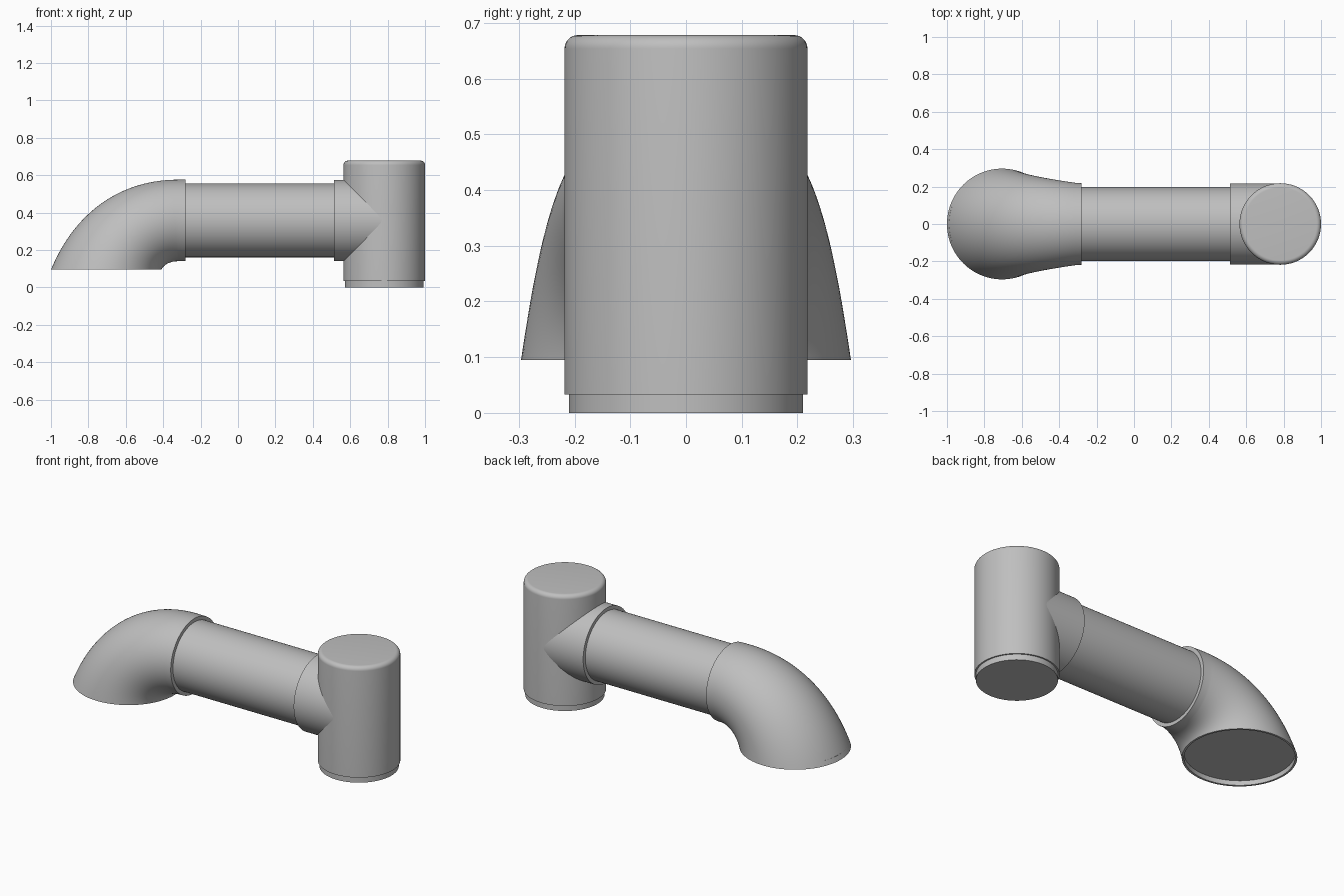
import bpy, bmesh, math
from mathutils import Vector

cube = bpy.data.objects.get("Cube")
if cube:
    bpy.data.objects.remove(cube)

SEG = 96
PIPE_Z = 0.358

grey = bpy.data.materials.new("plain grey")
grey.use_nodes = True
grey.diffuse_color = (0.52, 0.52, 0.52, 1)
grey.node_tree.nodes["Principled BSDF"].inputs["Base Color"].default_value = grey.diffuse_color


def loft(name, rings):
    """Skin rings given as (centre, half axis a, half axis b), capping both ends."""
    bm = bmesh.new()
    angles = [2 * math.pi * i / SEG for i in range(SEG)]
    loops = [[bm.verts.new(c + a * math.cos(t) + b * math.sin(t)) for t in angles]
             for c, a, b in rings]
    for low, high in zip(loops, loops[1:]):
        for i in range(SEG):
            j = (i + 1) % SEG
            bm.faces.new((low[i], low[j], high[j], high[i]))
    bm.faces.new(loops[0])
    bm.faces.new(loops[-1])
    bmesh.ops.recalc_face_normals(bm, faces=bm.faces)
    mesh = bpy.data.meshes.new(name)
    bm.to_mesh(mesh)
    bm.free()
    mesh.materials.append(grey)
    obj = bpy.data.objects.new(name, mesh)
    bpy.context.collection.objects.link(obj)
    bpy.ops.object.select_all(action='DESELECT')
    obj.select_set(True)
    bpy.context.view_layer.objects.active = obj
    bpy.ops.object.shade_smooth_by_angle(angle=math.radians(35))
    return obj


def upright(x, profile):
    return [(Vector((x, 0, z)), Vector((r, 0, 0)), Vector((0, r, 0))) for r, z in profile]


def lying(profile):
    return [(Vector((x, 0, PIPE_Z)), Vector((0, 0, r)), Vector((0, r, 0))) for r, x in profile]


def bezier(points, t):
    p0, p1, p2, p3 = (Vector((x, 0, z)) for x, z in points)
    s = 1 - t
    return p0 * s**3 + p1 * 3 * s * s * t + p2 * 3 * s * t * t + p3 * t**3


# Upright canister with a rounded top edge and a stepped plug below
R, TOP, ROUND = 0.218, 0.678, 0.024
edge = [(R - ROUND + ROUND * math.cos(a), TOP - ROUND + ROUND * math.sin(a))
        for a in (math.pi / 2 * i / 8 for i in range(9))]
loft("canister", upright(0.782, [(0.21, 0), (0.21, 0.033), (R, 0.033)] + edge))

# Side branch collar and the straight pipe
loft("branch_collar", lying([(0.2175, 0.512), (0.2175, 0.782)]))
loft("straight_pipe", lying([(0.197, -0.31), (0.197, 0.54)]))

# Flared elbow turning down to an open mouth
outer = [(-0.32, 0.576), (-0.62, 0.576), (-0.87, 0.41), (-1.0, 0.095)]
inner = [(-0.32, 0.14), (-0.36, 0.14), (-0.395, 0.125), (-0.41, 0.095)]
rings = lying([(R, -0.282)])
STEPS = 32
for k in range(STEPS + 1):
    t = k / STEPS
    top, low = bezier(outer, t), bezier(inner, t)
    width = 0.221 + 0.075 * t
    rings.append(((top + low) / 2, (top - low) / 2, Vector((0, width, 0))))

# Thin rim and recessed floor inside the mouth
for z in (0.095, 0.122):
    rings.append((Vector((-0.705, 0, z)), Vector((-0.284, 0, 0)), Vector((0, 0.284, 0))))
loft("flared_elbow", rings)
